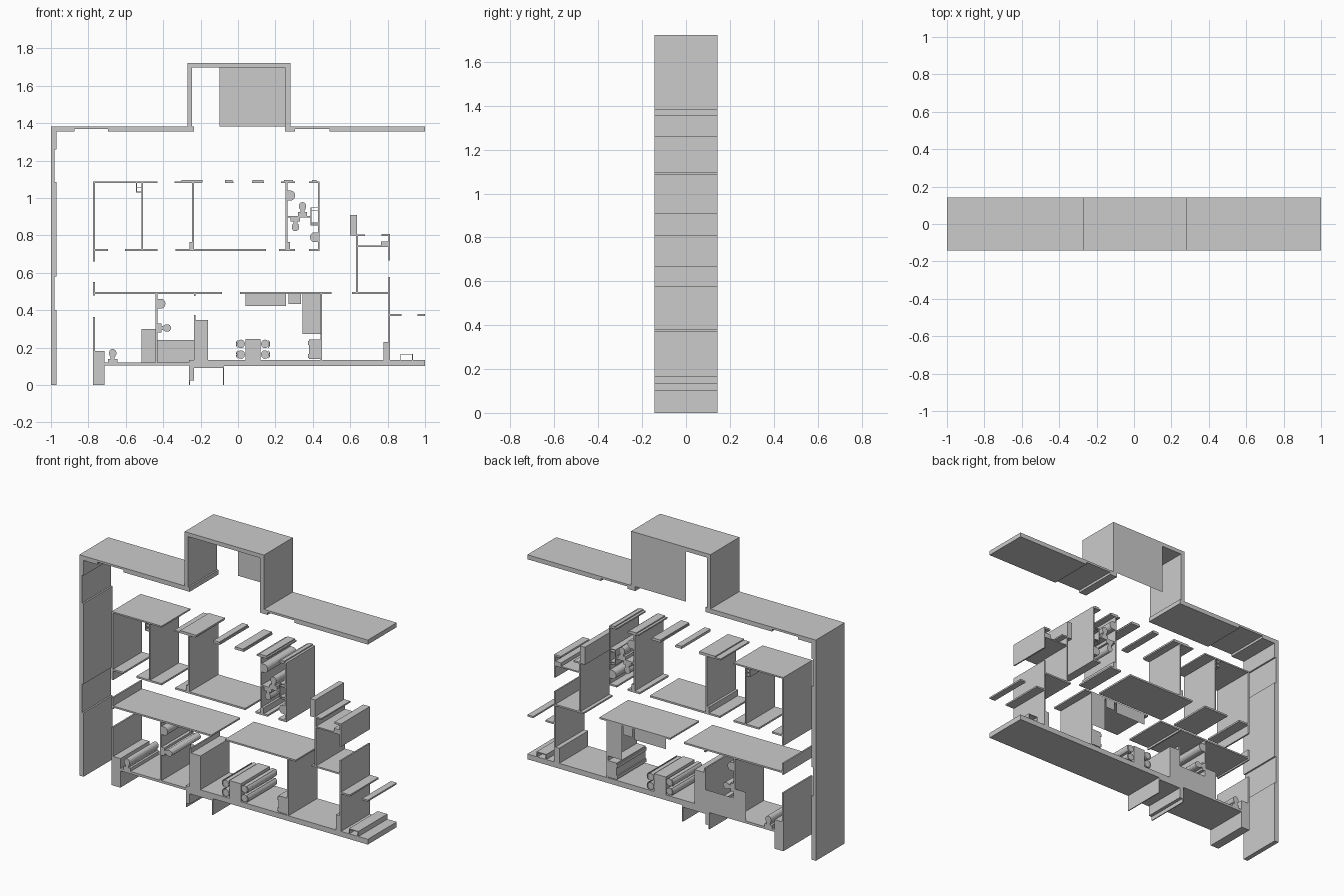
import bpy, bmesh, math

if "Cube" in bpy.data.objects:
    bpy.data.objects.remove(bpy.data.objects["Cube"])

D = 0.143  # half depth of the whole extrusion


def prism(name, loops, flat=False):
    """Extrude x-z outlines through the depth; flat keeps only the rear sheet."""
    bm = bmesh.new()
    for pts in loops:
        back = [bm.verts.new((x, D, z)) for x, z in pts]
        f = bm.faces.new(back)
        if not flat:
            r = bmesh.ops.extrude_face_region(bm, geom=[f])
            vs = [v for v in r["geom"] if isinstance(v, bmesh.types.BMVert)]
            bmesh.ops.translate(bm, verts=vs, vec=(0, -2 * D, 0))
    bmesh.ops.recalc_face_normals(bm, faces=bm.faces[:])
    me = bpy.data.meshes.new(name)
    bm.to_mesh(me)
    bm.free()
    ob = bpy.data.objects.new(name, me)
    bpy.context.collection.objects.link(ob)
    return ob


def rect(x0, x1, z0, z1):
    return [(x0, z0), (x1, z0), (x1, z1), (x0, z1)]


def oval(cx, cz, rx, rz, n=14):
    return [(cx + rx * math.cos(2 * math.pi * i / n),
             cz + rz * math.sin(2 * math.pi * i / n)) for i in range(n)]


def rows(name, z0, z1, spans):
    prism(name, [rect(a, b, z0, z1) for a, b in spans])


def posts(name, x0, x1, spans):
    prism(name, [rect(x0, x1, a, b) for a, b in spans])


# Outer shell: left wall with recessed windows, roof and raised bay
prism("outer_shell", [[
    (-1, 0), (-.97, 0), (-.97, .4), (-.98, .4), (-.98, .58), (-.97, .58),
    (-.97, 1.085), (-.98, 1.085), (-.98, 1.26), (-.97, 1.26), (-.97, 1.355),
    (-.875, 1.355), (-.875, 1.37), (-.695, 1.37), (-.695, 1.355), (-.235, 1.355),
    (-.235, 1.383), (-.245, 1.383), (-.245, 1.698), (.252, 1.698), (.252, 1.355),
    (.305, 1.355), (.305, 1.37), (.49, 1.37), (.49, 1.355), (1, 1.355),
    (1, 1.383), (.28, 1.383), (.28, 1.723), (-.27, 1.723), (-.27, 1.383), (-1, 1.383)]])
prism("bay_rear_panel", [rect(-.1, .252, 1.383, 1.698)], flat=True)

# Upper storey
rows("upper_ceiling", 1.079, 1.088,
     [(-.775, -.43), (-.34, -.195), (-.07, -.025), (.075, .14), (.23, .305), (.38, .435)])
rows("ceiling_caps", 1.084, 1.095, [(-.302, -.19), (-.07, -.03), (.078, .135), (.245, .295), (.395, .42)])
rows("upper_floor", .717, .728,
     [(-.775, -.695), (-.605, -.43), (-.335, .15), (.22, .305), (.38, .435)])
posts("upper_left_wall", -.775, -.765, [(.66, 1.08)])
posts("bedroom_partition", -.516, -.509, [(.727, 1.08)])
posts("centre_partition", -.245, -.236, [(.727, 1.08)])
posts("bath_left_wall", .255, .264, [(.727, 1.08)])
posts("bath_right_wall", .427, .435, [(.727, 1.08)])
rows("bath_divider", .895, .905, [(.264, .39)])
rows("corner_blocks", .727, .765, [(-.26, -.245), (.264, .278)])
prism("wall_shelf", [rect(-.545, -.541, 1.03, 1.08), rect(-.541, -.516, 1.03, 1.034),
                     rect(-.541, -.516, 1.055, 1.059)])

# Right wing
prism("wing_block", [rect(.6, .635, .8, .91)])
posts("wing_left_wall", .632, .641, [(.497, .805)])
posts("wing_right_wall", .805, .814, [(.665, .808), (.497, .578), (.13, .49)])
prism("wing_ledges", [rect(.632, .678, .797, .806), rect(.768, .806, .797, .808),
                      rect(.641, .806, .738, .746), rect(.765, .806, .746, .768)])
prism("wing_pier", [rect(.778, .806, .135, .23)])
rows("side_ledges", .37, .38, [(.814, .875), (.96, 1)])

# Middle and ground floors
rows("middle_slab", .488, .498, [(-.77, -.085), (.01, .5), (.61, .814)])
rows("ground_slab_right", .102, .135, [(-.262, 1)])
rows("ground_slab_left", .105, .12, [(-.715, -.262)])
posts("lower_left_wall", -.775, -.765, [(.478, .55), (.18, .365)])
posts("left_cupboard", -.775, -.715, [(0, .182)])
posts("lower_bath_wall", -.44, -.43, [(.12, .488)])
posts("living_partition", -.235, -.226, [(.135, .375), (.475, .488)])
posts("kitchen_wall", .44, .45, [(.135, .488)])
prism("entry_stub", [[(-.262, 0), (-.256, 0), (-.256, .025), (-.235, .025), (-.235, .09),
                      (-.08, .09), (-.08, 0), (-.074, 0), (-.074, .102), (-.262, .102)]])
prism("right_step", [[(.868, .135), (.872, .135), (.872, .162), (.93, .162), (.93, .135),
                      (.935, .135), (.935, .167), (.868, .167)]])

# Furniture: solid pieces and thin sheets on the rear plane
prism("tall_cabinet", [rect(-.226, -.16, .135, .347)])
prism("stove", [rect(.38, .44, .14, .243)])
prism("stove_edge", [rect(.373, .38, .145, .165), rect(.373, .38, .215, .235)])
prism("counter_panels", [rect(.04, .257, .422, .488), rect(.27, .337, .433, .488),
                         rect(.345, .44, .272, .488)], flat=True)
prism("stair_panels", [rect(-.515, -.44, .12, .3), rect(-.43, -.235, .12, .242)], flat=True)
prism("table", [rect(.04, .12, .135, .247)])
for side in (-1, 1):
    for z in (.163, .22):
        cx = .08 + side * .065
        arc = [(-.9 + .3 * i) for i in range(7)]
        back = [(cx + side * .027 * math.cos(a), z + .028 * math.sin(a)) for a in arc]
        back += [(cx + side * .022 * math.cos(a), z + .028 * math.sin(a)) for a in reversed(arc)]
        prism("chair_seat", [oval(cx - side * .001, z, .021, .023, 12)])
        prism("chair_back", [back])


def toilet(x, z, angle):
    """Tank at (x, z), bowl pointing along angle in the x-z plane."""
    c, s = math.cos(angle), math.sin(angle)
    turn = lambda pts: [(x + c * u - s * v, z + s * u + c * v) for u, v in pts]
    prism("toilet_tank", [turn(rect(0, .02, -.025, .025))])
    prism("toilet_bowl", [turn(rect(.02, .035, -.011, .011)), turn(oval(.05, 0, .023, .02))])


toilet(-.67, .12, math.pi / 2)
toilet(-.43, .305, 0)
toilet(.345, .905, math.pi / 2)
toilet(.307, .895, -math.pi / 2)


def basin(x, z, side):
    """Sink with a flat wall edge on one side and a rounded lip on the other."""
    lip = [(x + side * (.02 + .022 * math.cos(a)), z + .026 * math.sin(a))
           for a in [-math.pi / 2 + i * math.pi / 8 for i in range(9)]]
    prism("basin", [[(x, z - .026)] + lip + [(x, z + .026)]])


basin(.264, 1.013, 1)
basin(.427, .79, -1)
basin(-.43, .435, 1)

# Shower tray frame
prism("shower_frame", [rect(.388, .392, .853, .95), rect(.392, .427, .853, .857),
                       rect(.392, .427, .865, .869), rect(.392, .427, .93, .934),
                       rect(.392, .427, .946, .95)])
